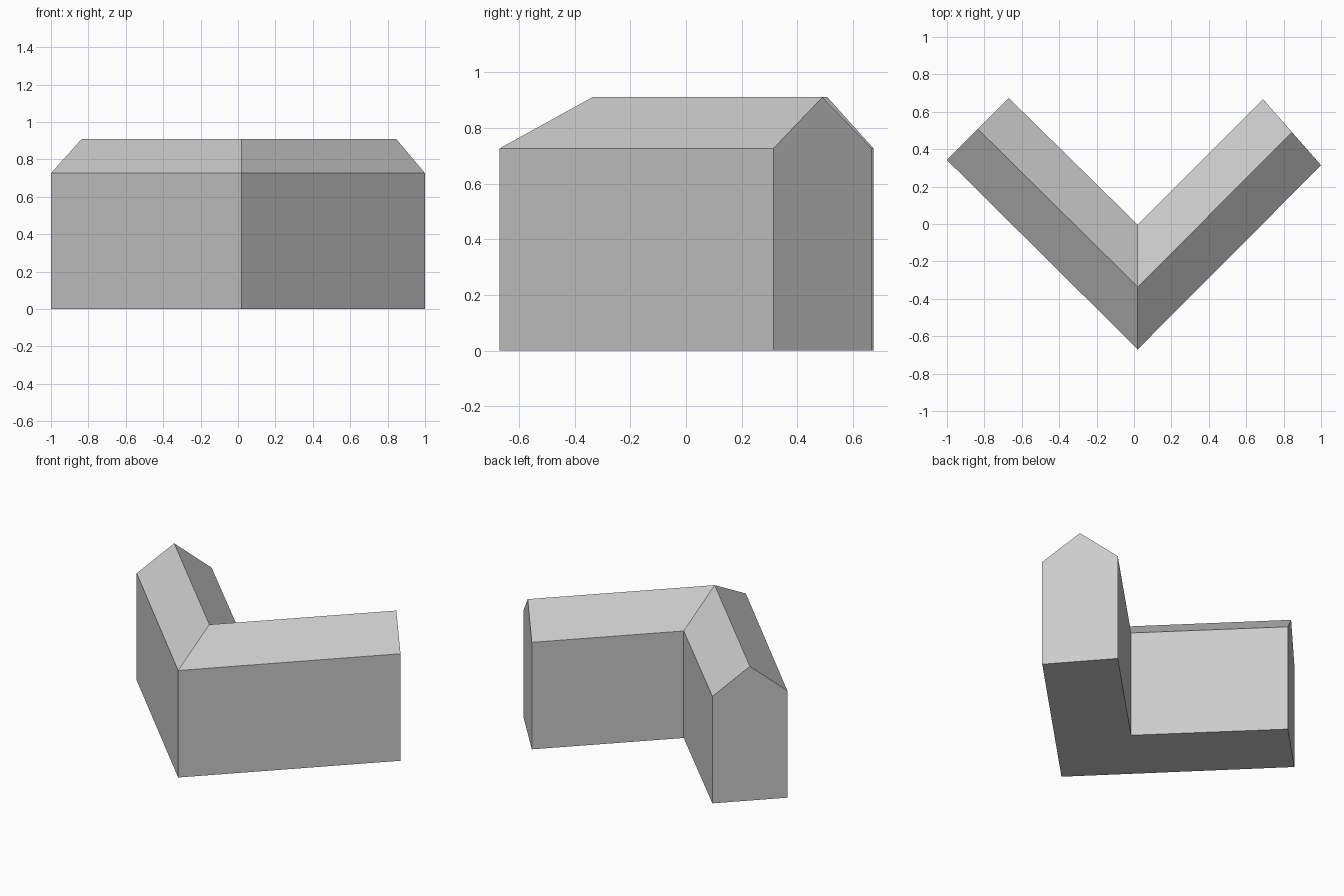
import bpy
import bmesh

cube = bpy.data.objects.get("Cube")
if cube:
    bpy.data.objects.remove(cube, do_unlink=True)

EAVE, RIDGE = 0.726, 0.91

# Plan stations from one gable to the other: outer wall, ridge, inner wall
STATIONS = [
    ((-1.0, 0.342), (-0.835, 0.508), (-0.67, 0.674)),
    ((0.02, -0.67), (0.02, -0.336), (0.02, -0.004)),
    ((1.0, 0.314), (0.845, 0.49), (0.69, 0.667)),
]

grey = bpy.data.materials.new("light grey")
grey.use_nodes = True
colour = (0.6, 0.6, 0.6, 1.0)
grey.diffuse_color = colour
grey.node_tree.nodes["Principled BSDF"].inputs["Base Color"].default_value = colour


def gable_section(bm, outer, ridge, inner):
    """House-shaped cross-section standing on the ground."""
    points = [(*outer, 0), (*outer, EAVE), (*ridge, RIDGE), (*inner, EAVE), (*inner, 0)]
    return [bm.verts.new(p) for p in points]


# Two mitred wings with a pitched roof
bm = bmesh.new()
sections = [gable_section(bm, *s) for s in STATIONS]
for a, b in zip(sections, sections[1:]):
    for i in range(len(a)):
        j = (i + 1) % len(a)
        bm.faces.new((a[i], a[j], b[j], b[i]))

# Gable ends
bm.faces.new(sections[0])
bm.faces.new(sections[-1])
bmesh.ops.recalc_face_normals(bm, faces=bm.faces)

mesh = bpy.data.meshes.new("angled_building")
bm.to_mesh(mesh)
bm.free()
mesh.materials.append(grey)
building = bpy.data.objects.new("angled_building", mesh)
bpy.context.collection.objects.link(building)
